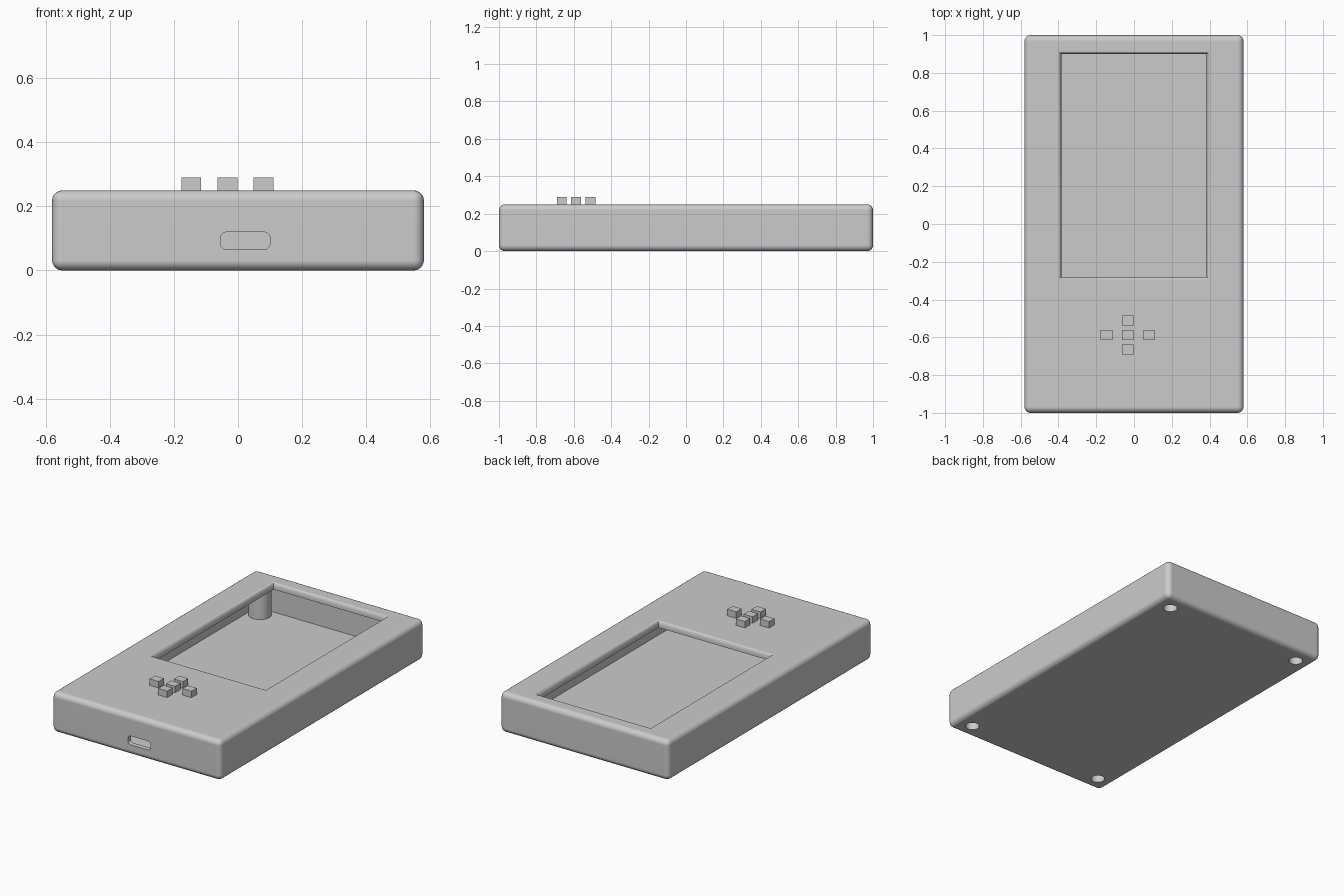
import bpy, bmesh, math

if "Cube" in bpy.data.objects:
    bpy.data.objects.remove(bpy.data.objects["Cube"], do_unlink=True)

grey = bpy.data.materials.new("plain grey")
grey.use_nodes = True
grey.diffuse_color = (0.6, 0.6, 0.6, 1)
grey.node_tree.nodes["Principled BSDF"].inputs["Base Color"].default_value = (0.6, 0.6, 0.6, 1)

HX, HY, H = 0.58, 1.0, 0.25      # half width, half length, height
WALL, LID = 0.03, 0.04


def make(name, bm):
    bmesh.ops.recalc_face_normals(bm, faces=bm.faces)
    mesh = bpy.data.meshes.new(name)
    bm.to_mesh(mesh)
    bm.free()
    ob = bpy.data.objects.new(name, mesh)
    bpy.context.collection.objects.link(ob)
    mesh.materials.append(grey)
    return ob


def box(name, lo, hi, radius=0, edge_rule=lambda e: True, segments=5):
    """Box between two corners, with chosen edges rounded."""
    bm = bmesh.new()
    bmesh.ops.create_cube(bm, size=1)
    for v in bm.verts:
        v.co = [l + (c + 0.5) * (h - l) for c, l, h in zip(v.co, lo, hi)]
    if radius:
        bmesh.ops.bevel(bm, geom=[e for e in bm.edges if edge_rule(e)], offset=radius,
                        segments=segments, profile=0.5, affect='EDGES')
    return make(name, bm)


def cylinder(name, x, y, z0, z1, r):
    bm = bmesh.new()
    bmesh.ops.create_cone(bm, cap_ends=True, segments=32, radius1=r, radius2=r, depth=z1 - z0)
    bmesh.ops.translate(bm, verts=bm.verts, vec=(x, y, (z0 + z1) / 2))
    return make(name, bm)


def window_cutter(x, y0, y1, lip, depth, steps=5):
    """Rectangular plug that flares outward along a quarter round at the top."""
    rings = [(0, H - LID - 0.05)]
    for i in range(steps + 1):
        a = math.pi / 2 * i / steps
        rings.append((lip * (1 - math.cos(a)), H - depth + depth * math.sin(a)))
    rings.append((lip, H + 0.05))
    bm = bmesh.new()
    loops = [[bm.verts.new(p) for p in ((-x - o, y0 - o, z), (x + o, y0 - o, z),
                                        (x + o, y1 + o, z), (-x - o, y1 + o, z))]
             for o, z in rings]
    for a, b in zip(loops, loops[1:]):
        for i in range(4):
            j = (i + 1) % 4
            bm.faces.new((a[i], a[j], b[j], b[i]))
    bm.faces.new(loops[0])
    bm.faces.new(loops[-1])
    return make("window_cutter", bm)


def cut(ob, cutter):
    mod = ob.modifiers.new("cut", 'BOOLEAN')
    mod.operation, mod.solver, mod.object = 'DIFFERENCE', 'EXACT', cutter
    bpy.context.view_layer.objects.active = ob
    bpy.ops.object.modifier_apply(modifier=mod.name)


# Hollow case with rounded outer edges
case = box("case", (-HX, -HY, 0), (HX, HY, H), 0.032)
cutters = [
    box("cavity_cutter", (WALL - HX, WALL - HY, WALL), (HX - WALL, HY - WALL, H - LID)),
    window_cutter(0.385, -0.28, 0.9, 0.015, 0.03),
    box("port_cutter", (-0.055, -HY - 0.1, 0.065), (0.1, -HY + 0.1, 0.12), 0.02,
        lambda e: abs(e.verts[0].co.y - e.verts[1].co.y) > 0.1),
]
for c in cutters:
    cut(case, c)

# Corner posts, each with a screw hole from below
smooth = [case]
for sx, side in ((1, "left"), (-1, "right")):
    for sy, end in ((-1, "front"), (1, "back")):
        x, y = 0.477 * sx, 0.897 * sy
        post = cylinder(f"{end}_{side}_post", x, y, WALL - 0.01, H - LID + 0.01, 0.065)
        hole = cylinder("screw_hole_cutter", x, y, -0.05, H - LID - 0.02, 0.04)
        cut(case, hole)
        cut(post, hole)
        cutters.append(hole)
        smooth.append(post)

for c in cutters:
    bpy.data.objects.remove(c, do_unlink=True)

# Cross of five push buttons
BX, BY = -0.033, -0.588
for name, dx, dy in (("centre", 0, 0), ("left", 0.113, 0), ("right", -0.113, 0),
                     ("front", 0, -0.077), ("back", 0, 0.077)):
    x, y = BX + dx, BY + dy
    box(f"{name}_button", (x - 0.031, y - 0.026, H - LID + 0.01), (x + 0.031, y + 0.026, 0.29))

# Smooth rounds, crisp edges
bpy.ops.object.select_all(action='DESELECT')
for ob in smooth:
    ob.select_set(True)
bpy.context.view_layer.objects.active = case
bpy.ops.object.shade_smooth_by_angle(angle=math.radians(30))
weighted = case.modifiers.new("weighted normals", 'WEIGHTED_NORMAL')
weighted.keep_sharp = True
